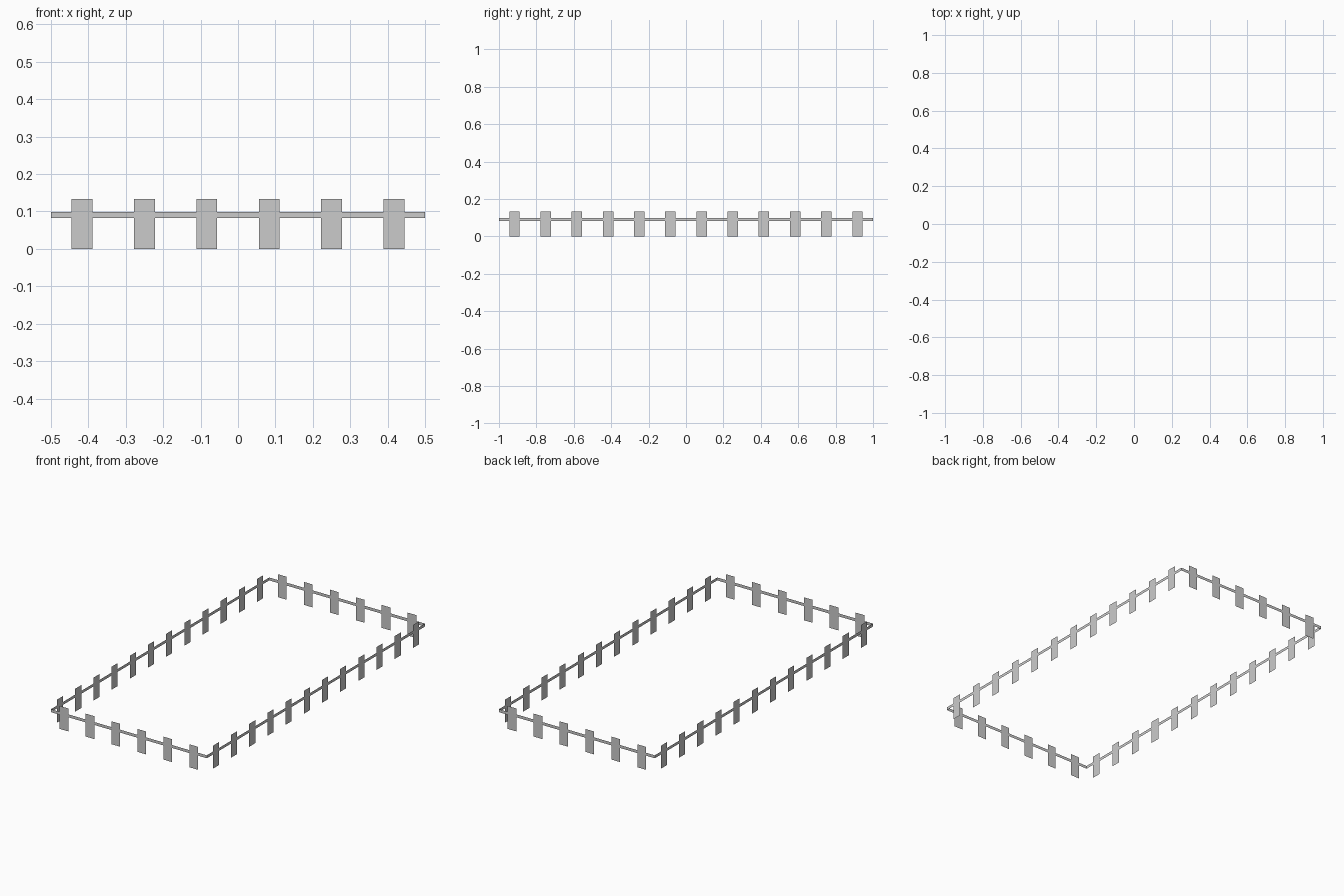
import bpy
import bmesh
from math import pi
from mathutils import Matrix

if "Cube" in bpy.data.objects:
    bpy.data.objects.remove(bpy.data.objects["Cube"])

PITCH = 1 / 6          # spacing of the pickets
PICKET_W = PITCH / 3
PICKET_H = 0.133
RAIL_Z = (0.082, 0.099)


def add_panel(bm, x0, x1, z0, z1):
    """Thin upright rectangle facing -y."""
    bm.faces.new([bm.verts.new(p) for p in
                  ((x0, 0, z0), (x1, 0, z0), (x1, 0, z1), (x0, 0, z1))])


def make_object(name, bm, matrix):
    bm.transform(matrix)
    mesh = bpy.data.meshes.new(name)
    bm.to_mesh(mesh)
    bm.free()
    bpy.context.collection.objects.link(bpy.data.objects.new(name, mesh))


def fence_side(name, length, distance, angle):
    """One straight run of fence, pushed out from the centre and turned."""
    place = Matrix.Rotation(angle, 4, 'Z') @ Matrix.Translation((0, -distance, 0))

    # horizontal rail
    rail = bmesh.new()
    add_panel(rail, -length / 2, length / 2, *RAIL_Z)
    make_object(name + "_rail", rail, place)

    # evenly spaced pickets
    pickets = bmesh.new()
    for i in range(round(length / PITCH)):
        x = -length / 2 + (i + 0.5) * PITCH
        add_panel(pickets, x - PICKET_W / 2, x + PICKET_W / 2, 0, PICKET_H)
    make_object(name + "_pickets", pickets, place)


# four sides of the rectangular enclosure
fence_side("front", 1, 1, 0)
fence_side("right", 2, 0.5, pi / 2)
fence_side("back", 1, 1, pi)
fence_side("left", 2, 0.5, -pi / 2)
